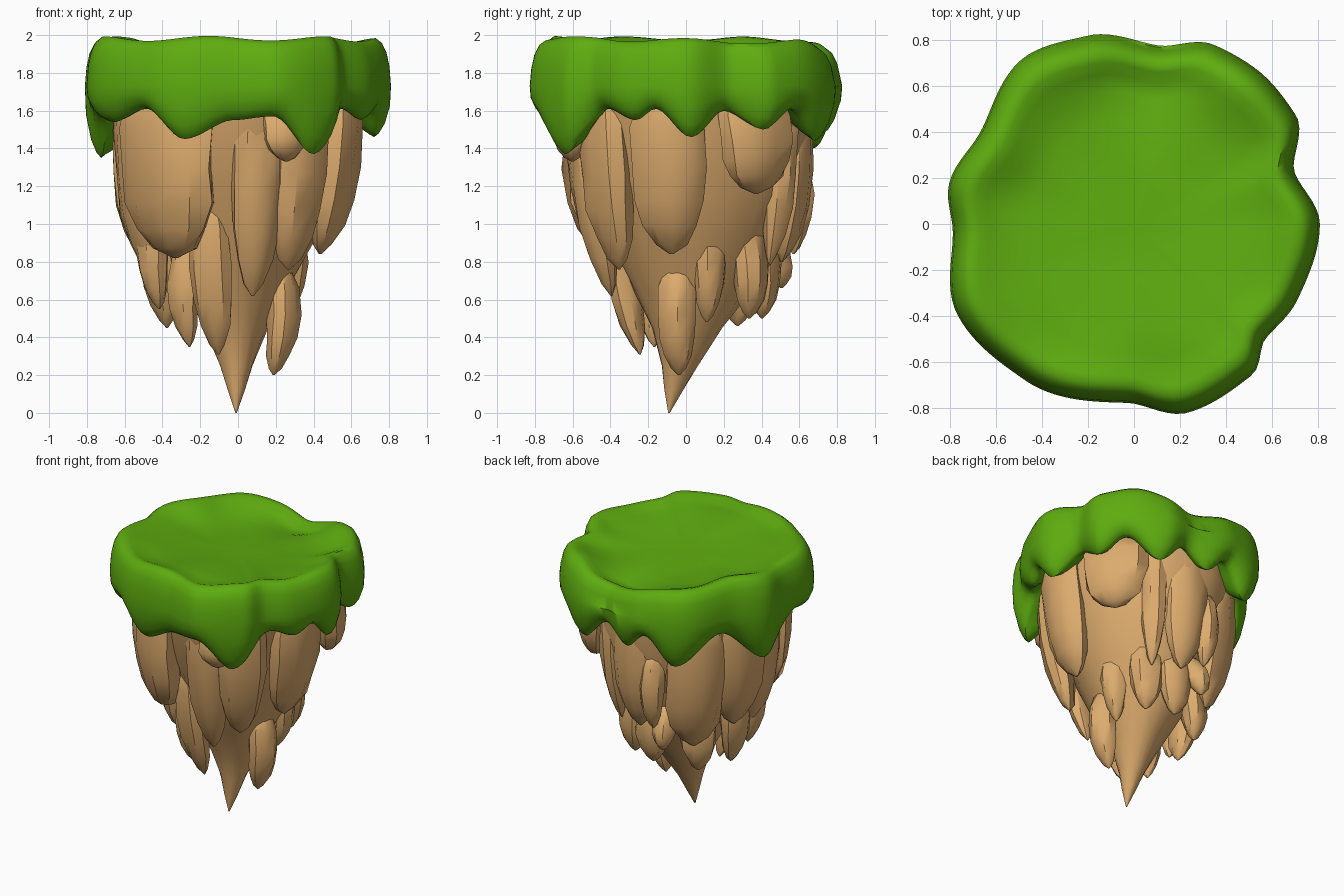
import bpy, bmesh, math, random
from mathutils import Vector

if "Cube" in bpy.data.objects:
    bpy.data.objects.remove(bpy.data.objects["Cube"])

random.seed(4)


def material(name, rgb):
    m = bpy.data.materials.new(name)
    m.diffuse_color = (*rgb, 1)
    m.use_nodes = True
    m.node_tree.nodes["Principled BSDF"].inputs["Base Color"].default_value = m.diffuse_color
    return m


GRASS = material("grass green", (0.112, 0.41, 0.005))
ROCK = material("sandy rock", (0.72, 0.41, 0.155))


def loft(name, rings, mat, angle):
    """Skin closed rings of points, cap both ends, shade smooth with sharp edges."""
    bm = bmesh.new()
    rows = [[bm.verts.new(p) for p in ring] for ring in rings]
    n = len(rows[0])
    for a, b in zip(rows, rows[1:]):
        for i in range(n):
            j = (i + 1) % n
            bm.faces.new((a[i], a[j], b[j], b[i]))
    bm.faces.new(rows[0])
    bm.faces.new(rows[-1][::-1])
    bmesh.ops.recalc_face_normals(bm, faces=bm.faces)
    me = bpy.data.meshes.new(name)
    bm.to_mesh(me)
    bm.free()
    me.materials.append(mat)
    ob = bpy.data.objects.new(name, me)
    bpy.context.collection.objects.link(ob)
    bpy.ops.object.select_all(action='DESELECT')
    ob.select_set(True)
    bpy.context.view_layer.objects.active = ob
    bpy.ops.object.shade_smooth_by_angle(angle=math.radians(angle))


def cyclic(keys, a):
    """Smoothly interpolate (degrees, value) keys around the full circle."""
    keys = [(keys[-1][0] - 360, keys[-1][1])] + keys + [(keys[0][0] + 360, keys[0][1])]
    for (a0, v0), (a1, v1) in zip(keys, keys[1:]):
        if a0 <= a <= a1:
            t = (a - a0) / (a1 - a0)
            return v0 + (v1 - v0) * t * t * (3 - 2 * t)


# Grass cap: plan radius and hanging fringe height around the circle
radius = [(0, .81), (18, .735), (34, .85), (50, .86), (66, .855), (82, .785), (104, .845),
          (122, .87), (150, .78), (168, .825), (182, .79), (207, .865), (235, .83),
          (268, .78), (286, .855), (308, .835), (319, .76), (335, .785)]
fringe = [(2, 1.46), (18, 1.6), (33, 1.5), (46, 1.61), (63, 1.44), (78, 1.6), (92, 1.48),
          (104, 1.6), (119, 1.4), (143, 1.6), (172, 1.35), (195, 1.58), (212, 1.54),
          (230, 1.61), (247, 1.45), (268, 1.55), (284, 1.57), (302, 1.37), (323, 1.61),
          (338, 1.55), (347, 1.61)]
N = 144
cols = []
for i in range(N):
    a = 360 * i / N
    R, F = cyclic(radius, a), cyclic(fringe, a)
    c, s = math.cos(math.radians(a)), math.sin(math.radians(a))
    pit = max(0, 1 - abs(a - 88) / 40)          # sunken patch behind the back rim
    pit = pit * pit * (3 - 2 * pit)
    C = 1.972 - .012 * s + .012 * math.cos(math.radians(7 * a)) - .085 * pit
    C += .015 * max(0, math.cos(math.radians(a - 130)))

    def bowl(k):                                # shallow dish leaning to the back
        return 1.9 - .07 * k * s

    prof = [(.03, bowl(0)), (.3, bowl(.3)), (.55, bowl(.55) + .012),
            (.7, bowl(.6) * .6 + C * .4 - .03 * pit), (.79, C - .022 - .02 * pit),
            (.85, C - .004), (.9, C), (.94, C - .025), (.97, C - .075), (.99, C - .15)]
    prof += [(k, 1.73 + (F - 1.73) * t) for k, t in
             [(1, 0), (.993, .4), (.96, .75), (.925, .93), (.895, 1), (.865, .95)]]
    prof += [(.8, F + .05), (.5, 1.7)]
    cols.append([(k * R * c, k * R * s, z) for k, z in prof])
loft("grass_cap", list(zip(*cols)), GRASS, 50)

# Rock core: tapering cone, fuller at the back, point slightly forward
rings = []
for z, r in [(1.72, .64), (1.5, .61), (1.15, .51), (.9, .41), (.65, .29), (.45, .18),
             (.25, .09), (.12, .047), (0, .004)]:
    cy = .04 * math.sin(math.pi * min(z, 1.7) / 1.7) - .09 * max(0, 1 - z / .6)
    ring = []
    for i in range(18):
        a = math.tau * i / 18
        k = r * random.uniform(.95, 1.05)
        ring.append((.95 * k * math.cos(a) - .01, cy + 1.06 * k * math.sin(a), z))
    rings.append(ring)
loft("rock_core", rings, ROCK, 35)


def hanging_rock(name, angle, z_top, z_tip, width, push=0):
    """Flattened pointed slab hugging the core, wide along the rim, thin outward."""
    a = math.radians(angle)
    out = Vector((math.cos(a), math.sin(a), 0))
    side = Vector((-out.y, out.x, 0))
    up = Vector((0, 0, 1))
    upper = z_top > 1.5
    r_top = .56 * min(1, z_top / 1.5) ** 1.3 + push
    r_tip = .13 + .36 * z_tip + .09 * max(0, out.y) + .06 * max(0, -out.x) + push
    if upper:
        r_tip += .05 * max(0, -out.y)
    top, tip = out * r_top + up * z_top, out * r_tip + up * z_tip
    depth, blunt = .06 + .3 * width, .6 * width
    start = [(0, .75), (.06, .9), (.2, 1)] if upper else [(0, .3), (.06, .65), (.2, .92)]
    rings = []
    for t, k in start + [(.45, 1), (.66, .88 + blunt * .4), (.82, .62 + blunt),
                         (.94, .3 + blunt), (1, .05)]:
        c = top.lerp(tip, t) + out * .032 * math.sin(math.pi * t)
        ring = []
        for j in range(9):
            b = math.tau * j / 9
            r = k * random.uniform(.9, 1.06)
            ring.append(c + side * width * r * math.cos(b) + out * depth * r * math.sin(b))
        rings.append(ring)
    loft(name, rings, ROCK, 36)


# Upper rocks hanging from under the grass: angle, tip height, half width
upper = [(229, .82, .3), (281, .62, .14), (307, .76, .17), (350, .84, .2), (38, 1.16, .22),
         (293, 1.33, .14), (64, .78, .09), (88, .8, .17), (131, .68, .22), (165, .8, .2),
         (193, .72, .19)]
for i, (ang, tip, w) in enumerate(upper, 1):
    hanging_rock(f"upper_rock_{i:02d}", ang, 1.68, tip, w)

# Lower rocks growing from the core: angle, top height, tip height, half width, push out
lower = [(103, 1.42, .84, .09, .05), (178, 1.1, .45, .13, .02), (197, 1.15, .55, .1, .05),
         (213, .95, .35, .09, 0), (247, 1.15, .31, .12, 0), (349, .78, .2, .11, -.01),
         (24, 1.05, .48, .09, -.07), (62, 1.05, .5, .12, -.01), (92, 1.05, .5, .13, 0),
         (108, 1.0, .66, .09, .06), (137, 1.0, .46, .13, 0)]
for i, (ang, top, tip, w, push) in enumerate(lower, 1):
    hanging_rock(f"lower_rock_{i:02d}", ang, top, tip, w, push)
